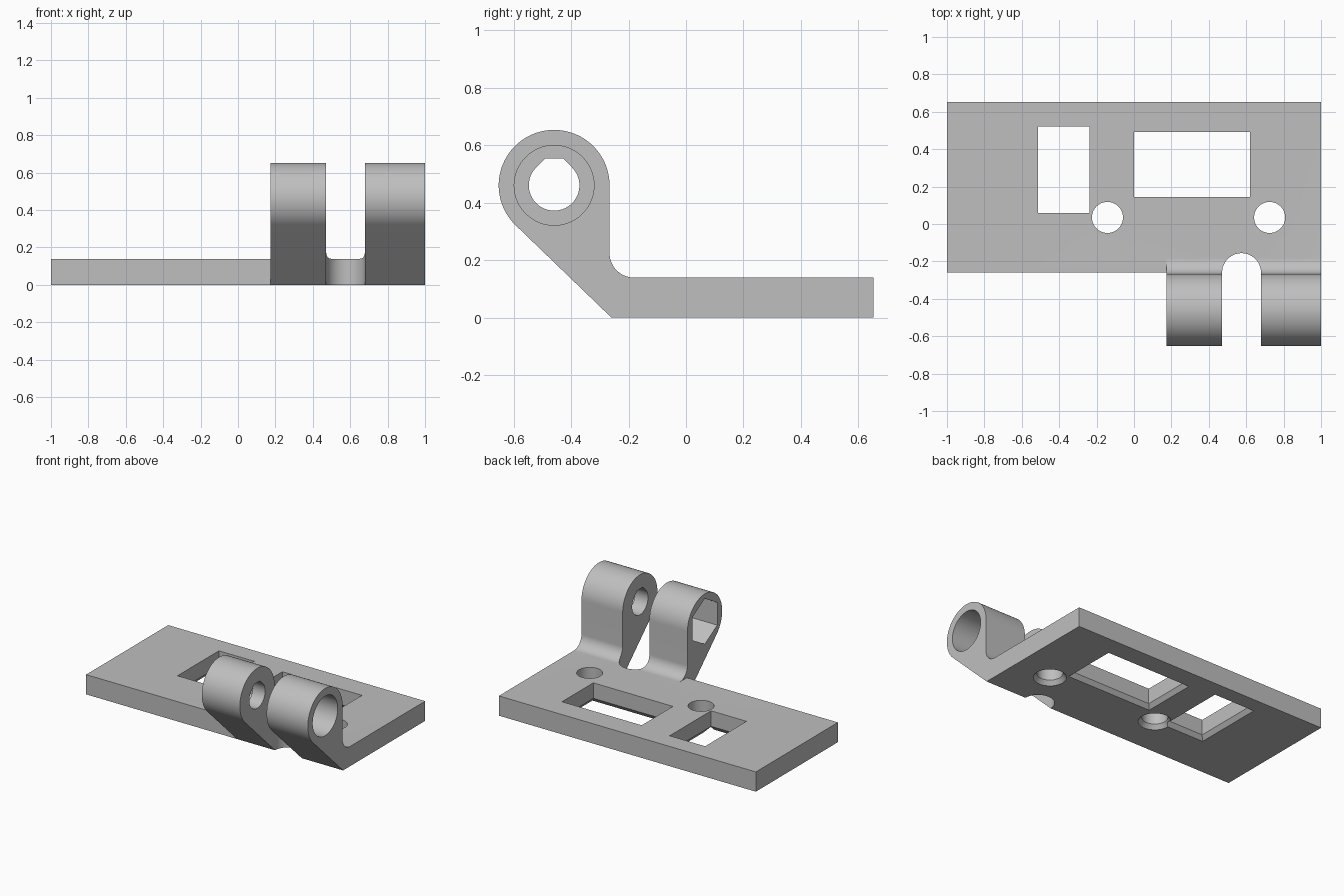
import bpy, bmesh
from math import sin, cos, pi, atan2, acos, hypot, radians

cube = bpy.data.objects.get("Cube")
if cube:
    bpy.data.objects.remove(cube, do_unlink=True)

grey = bpy.data.materials.new("light_grey")
grey.use_nodes = True
grey.diffuse_color = (0.52, 0.52, 0.52, 1)
grey.node_tree.nodes["Principled BSDF"].inputs["Base Color"].default_value = (0.52, 0.52, 0.52, 1)


def arc(cx, cy, r, a0, a1, n):
    return [(cx + r * cos(a0 + (a1 - a0) * i / n), cy + r * sin(a0 + (a1 - a0) * i / n))
            for i in range(n + 1)]


def circle(cx, cy, r, n=64, start=0):
    return arc(cx, cy, r, start, start + 2 * pi, n)[:-1]


def rect(x0, x1, y0, y1, grow=0):
    return [(x0 - grow, y0 - grow), (x1 + grow, y0 - grow),
            (x1 + grow, y1 + grow), (x0 - grow, y1 + grow)]


def loft(name, axis, sections):
    """Solid through (position, outline) sections along the x or z axis."""
    bm = bmesh.new()
    rings = [[bm.verts.new((t, u, v) if axis == "x" else (u, v, t)) for u, v in outline]
             for t, outline in sections]
    for a, b in zip(rings, rings[1:]):
        for i in range(len(a)):
            j = (i + 1) % len(a)
            bm.faces.new((a[i], a[j], b[j], b[i]))
    bm.faces.new(rings[0])
    bm.faces.new(rings[-1])
    bmesh.ops.recalc_face_normals(bm, faces=bm.faces)
    mesh = bpy.data.meshes.new(name)
    bm.to_mesh(mesh)
    bm.free()
    mesh.materials.append(grey)
    obj = bpy.data.objects.new(name, mesh)
    bpy.context.collection.objects.link(obj)
    return obj


def combine(target, tool, operation):
    mod = target.modifiers.new(tool.name, "BOOLEAN")
    mod.operation, mod.solver, mod.object = operation, "EXACT", tool
    bpy.context.view_layer.objects.active = target
    bpy.ops.object.modifier_apply(modifier=mod.name)
    bpy.data.objects.remove(tool, do_unlink=True)


# Base plate
THICK, FRONT, BACK = 0.139, -0.26, 0.652
bracket = loft("hinge_bracket", "z", [(z, rect(-1, 1, FRONT, BACK)) for z in (0, THICK)])

# Hinge arm: round barrel, sloped underside, fillet onto the plate
CY, CZ, R, FIL = -0.459, 0.46, 0.193, 0.085
dy, dz = FRONT - CY, -CZ
tangent = atan2(dz, dy) - acos(R / hypot(dy, dz))
profile = [(FRONT, 0)]
profile += arc(CY, CZ, R, tangent, -2 * pi, 56)
profile += arc(CY + R + FIL, THICK + FIL, FIL, pi, 1.5 * pi, 14)
profile += [(CY + R + FIL, THICK / 2)]
combine(bracket, loft("hinge_arm", "x", [(0.175, profile), (1, profile)]), "UNION")

# Round-ended slot dividing the arm into two lugs
SX, SR = 0.575, 0.104
slot = [(SX - SR, -1), (SX + SR, -1)] + arc(SX, FRONT, SR, 0, pi, 32)
combine(bracket, loft("lug_slot", "z", [(-0.1, slot), (1, slot)]), "DIFFERENCE")

# Bolt bore with flattened peak, head recess and nut pocket
BORE, PEAK = 0.088, 0.093
half = BORE * 2 ** 0.5 - PEAK
bore = arc(CY, CZ, BORE, radians(135), radians(405), 48)
bore += [(CY + half, CZ + PEAK), (CY - half, CZ + PEAK)]
head = circle(CY, CZ, 0.139)
nut = circle(CY, CZ, 0.16, 6, pi / 2)
for name, x0, x1, outline in (("bolt_bore", 0, 1.1, bore),
                              ("head_recess", 0.78, 1.1, head),
                              ("nut_pocket", 0.1, 0.375, nut)):
    combine(bracket, loft(name, "x", [(x0, outline), (x1, outline)]), "DIFFERENCE")


# Plate openings, each flared at the underside
def opening(name, outline):
    flare, depth = 0.022, 0.03
    sections = [(-depth, outline(2 * flare)), (depth, outline(0)), (0.2, outline(0))]
    combine(bracket, loft(name, "z", sections), "DIFFERENCE")


for x0, x1, y0, y1 in ((-0.513, -0.237, 0.06, 0.52), (0, 0.62, 0.145, 0.493)):
    opening("window", lambda g: rect(x0, x1, y0, y1, g))
for x in (-0.142, 0.725):
    opening("screw_hole", lambda g: circle(x, 0.035, 0.083 + g))

# Smooth the curved faces and keep the crisp edges
bpy.ops.object.select_all(action="DESELECT")
bracket.select_set(True)
bpy.context.view_layer.objects.active = bracket
bpy.ops.object.shade_smooth_by_angle(angle=radians(25))
